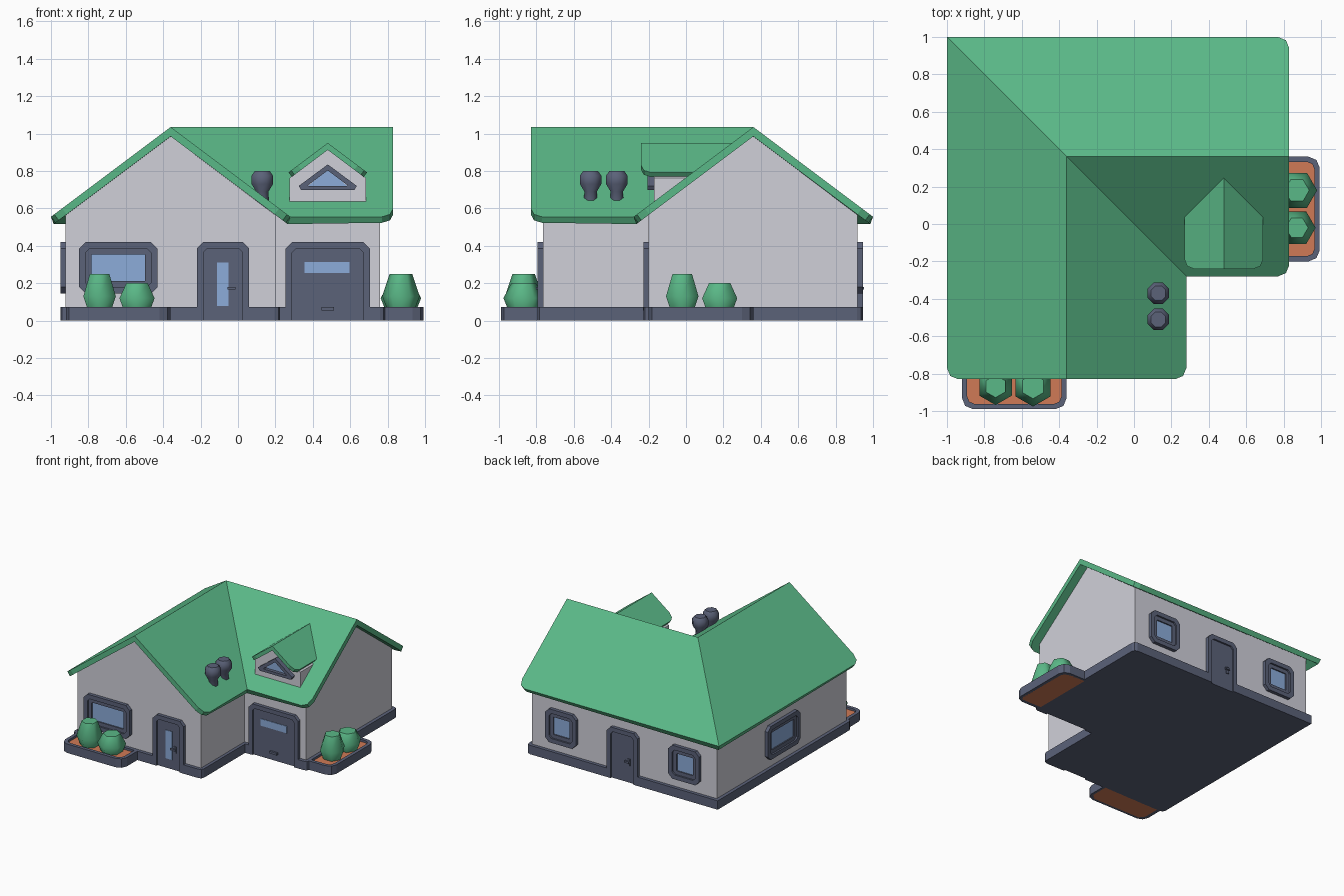
import bpy, bmesh, math
from mathutils import Matrix, Vector

if "Cube" in bpy.data.objects:
    bpy.data.objects.remove(bpy.data.objects["Cube"])


def material(name, r, g, b):
    m = bpy.data.materials.new(name)
    lin = [((c / 255 + 0.055) / 1.055) ** 2.4 for c in (r, g, b)]
    m.diffuse_color = (*lin, 1)
    m.use_nodes = True
    m.node_tree.nodes["Principled BSDF"].inputs["Base Color"].default_value = m.diffuse_color
    return m


GREEN = material("green", 90, 184, 135)
WALL = material("pale_grey", 208, 208, 217)
SLATE = material("slate", 91, 98, 121)
GLASS = material("glass_blue", 140, 172, 218)
SOIL = material("terracotta_soil", 208, 122, 86)
ID = Matrix.Identity(4)


def finish(name, bm, mat, M=ID, smooth=None):
    bmesh.ops.recalc_face_normals(bm, faces=bm.faces)
    me = bpy.data.meshes.new(name)
    bm.to_mesh(me)
    bm.free()
    me.materials.append(mat)
    if smooth:
        for p in me.polygons:
            p.use_smooth = True
        me.set_sharp_from_angle(angle=math.radians(smooth))
    ob = bpy.data.objects.new(name, me)
    bpy.context.collection.objects.link(ob)
    ob.matrix_world = M
    return ob


def rounded(pts, seg=2):
    """Round the points that carry a third value (the radius)."""
    out = []
    for i, p in enumerate(pts):
        if len(p) < 3:
            out.append(Vector(p))
            continue
        c = Vector(p[:2])
        a = (Vector(pts[i - 1][:2]) - c).normalized() * p[2]
        b = (Vector(pts[(i + 1) % len(pts)][:2]) - c).normalized() * p[2]
        for k in range(seg + 1):
            t = math.pi / 2 * k / seg
            out.append(c + a * (1 - math.sin(t)) + b * (1 - math.cos(t)))
    return out


def prism(name, pts, d0, d1, mat, M=ID, flat=False, inner=None):
    """Extrude an outline outwards (-y) or, if flat, upwards; inner makes a ring."""
    bm = bmesh.new()
    put = (lambda p, d: bm.verts.new((p[0], p[1], d))) if flat else \
          (lambda p, d: bm.verts.new((p[0], -d, p[1])))
    n = len(pts)
    o0, o1 = [[put(p, d) for p in pts] for d in (d0, d1)]
    if inner:
        i0, i1 = [[put(p, d) for p in inner] for d in (d0, d1)]
        loops = ((o0, o1), (o1, i1), (i1, i0), (i0, o0))
    else:
        loops = ((o0, o1),)
        bm.faces.new(o0)
        bm.faces.new(o1)
    for a, b in loops:
        for k in range(n):
            j = (k + 1) % n
            bm.faces.new((a[k], a[j], b[j], b[k]))
    return finish(name, bm, mat, M)


def rect(x0, x1, z0, z1, r=0):
    pts = [(x0, z0), (x1, z0), (x1, z1), (x0, z1)]
    return rounded([(*p, r) for p in pts], 1) if r else pts


def lathe(name, profile, n, mat, M, start, smooth):
    bm = bmesh.new()
    rings = [[bm.verts.new((r * math.cos(start + math.tau * k / n),
                            r * math.sin(start + math.tau * k / n), z)) for k in range(n)]
             for r, z in profile]
    for a, b in zip(rings, rings[1:]):
        for k in range(n):
            j = (k + 1) % n
            bm.faces.new((a[k], a[j], b[j], b[k]))
    bm.faces.new(rings[0])
    bm.faces.new(rings[-1])
    return finish(name, bm, mat, M, smooth)


def roof(name, slopes, ridge, thick):
    """Each slope: plan outline, axis it falls along, ridge position on that axis."""
    bm = bmesh.new()
    for pts, axis, mid in slopes:
        vs = [bm.verts.new((p[0], p[1], ridge - 0.75 * abs(p[axis] - mid))) for p in rounded(pts)]
        f = bm.faces.new(vs)
        f.normal_update()
        if f.normal.z < 0:
            f.normal_flip()
    bmesh.ops.remove_doubles(bm, verts=bm.verts, dist=0.0005)
    bmesh.ops.recalc_face_normals(bm, faces=bm.faces)
    bm.normal_update()
    if sum(f.normal.z for f in bm.faces) < 0:
        bmesh.ops.reverse_faces(bm, faces=bm.faces)
    me = bpy.data.meshes.new(name)
    bm.to_mesh(me)
    bm.free()
    me.materials.append(GREEN)
    ob = bpy.data.objects.new(name, me)
    bpy.context.collection.objects.link(ob)
    s = ob.modifiers.new("thickness", "SOLIDIFY")
    s.thickness, s.offset, s.use_even_offset = thick, -1, True


def side(x, y, deg):
    return Matrix.Translation((x, y, 0)) @ Matrix.Rotation(math.radians(deg), 4, 'Z')


FRONT, BACK = side(0, -0.765, 0), side(0, 0.917, 180)
LEFT, GARAGE, DORMER = side(-0.922, 0, -90), side(0, -0.2, 0), side(0, -0.17, 0)

# walls: two gabled wings and the corner block between them
for name, a, b, c, M, d0, d1 in (("front_wing_wall", -0.922, 0.2, -0.36, ID, -0.36, 0.765),
                                 ("side_wing_wall", -0.2, 0.917, 0.36, side(0, 0, 90), -0.36, 0.76)):
    low = 0.985 - 0.75 * (c - a)
    prism(name, [(a, 0.02), (b, 0.02), (b, low), (c, 0.985), (a, low)], d0, d1, WALL, M)
prism("corner_wall", rect(-0.922, -0.36, 0.36, 0.917), 0.02, 0.566, WALL, flat=True)

# base with shallow recesses at the doors
prism("base", rounded([
    (-0.95, -0.793, 0.03), (-0.185, -0.793), (-0.185, -0.779), (0.025, -0.779), (0.025, -0.793),
    (0.225, -0.793, 0.03), (0.225, -0.228), (0.29, -0.228), (0.29, -0.214), (0.67, -0.214),
    (0.67, -0.228), (0.788, -0.228, 0.03), (0.788, 0.945, 0.03), (0.025, 0.945), (0.025, 0.931),
    (-0.185, 0.931), (-0.185, 0.945), (-0.95, 0.945)]), 0, 0.073, SLATE, flat=True)

# main roof
R = 0.06
A, P, V = (-1, 1), (-0.36, 0.36), (0.28, -0.28)
F, S = (-0.36, -0.83), (0.83, 0.36)
roof("main_roof", [([A, (-1, -0.83, R), F, P], 0, -0.36),
                   ([F, (0.28, -0.83, R), V, P], 0, -0.36),
                   ([P, V, (0.83, -0.28, R), S], 1, 0.36),
                   ([A, P, S, (0.83, 1, R)], 1, 0.36)], 1.035, 0.04)

# dormer
roof("dormer_roof", [([(0.48, -0.24), (x, -0.24, 0.05), (x, 0.05), (0.48, 0.26)], 0, 0.48)
                     for x in (0.27, 0.69)], 0.95, 0.03)
prism("dormer_wall", [(0.275, 0.6), (0.685, 0.6), (0.685, 0.762), (0.48, 0.915), (0.275, 0.762)],
      -0.19, 0, WALL, DORMER)
prism("dormer_window_frame",
      [(0.325, 0.72), (0.338, 0.697), (0.622, 0.697), (0.635, 0.72), (0.48, 0.835)], 0, 0.035, SLATE,
      DORMER, inner=[(0.375, 0.724), (0.379, 0.72), (0.581, 0.72), (0.585, 0.724), (0.48, 0.803)])
prism("dormer_window_glass", [(0.37, 0.715), (0.59, 0.715), (0.48, 0.81)], 0, 0.008, GLASS, DORMER)


def window(name, u, w, M):
    def inset(i, r):
        return rect(u - w / 2 + i, u + w / 2 - i, 0.145 + i, 0.42 - i, r)
    prism(name + "_frame", inset(0, 0.035), 0, 0.028, SLATE, M, inner=inset(0.035, 0.022))
    prism(name + "_sash", inset(0.034, 0.022), 0, 0.014, SLATE, M, inner=inset(0.066, 0.004))
    prism(name + "_glass", inset(0.06, 0), 0, 0.004, GLASS, M)


window("front_window", -0.64, 0.42, FRONT)
window("left_window", -0.08, 0.42, LEFT)
window("back_window_left", -0.48, 0.28, BACK)
window("back_window_right", 0.64, 0.28, BACK)


def door(name, u, w, M):
    a, b = u - w / 2, u + w / 2
    i, j, r = a + 0.035, b - 0.035, 0.035
    prism(name + "_frame", rounded([(a, 0.07), (a, 0.42, r), (b, 0.42, r), (b, 0.07), (j, 0.07),
                                    (j, 0.385, 0.02), (i, 0.385, 0.02), (i, 0.07)], 1),
          0, 0.028, SLATE, M)
    prism(name + "_panel", rect(i, j, 0, 0.39), -0.01, 0.014, SLATE, M)


def handle(name, u, M):
    prism(name + "_plate", rect(u - 0.011, u + 0.011, 0.14, 0.195), 0.014, 0.022, SLATE, M)
    prism(name + "_lever", rect(u - 0.03, u + 0.011, 0.165, 0.18), 0.022, 0.036, SLATE, M)


door("front_door", -0.08, 0.28, FRONT)
prism("front_door_glass", rect(-0.112, -0.052, 0.078, 0.31), 0.014, 0.018, GLASS, FRONT)
handle("front_door_handle", -0.025, FRONT)
door("back_door", 0.08, 0.28, BACK)
handle("back_door_handle", 0.135, BACK)
door("garage_door", 0.48, 0.45, GARAGE)
prism("garage_glass", rect(0.355, 0.595, 0.255, 0.312), 0.014, 0.018, GLASS, GARAGE)
prism("garage_handle", rect(0.447, 0.513, 0.055, 0.073), 0.014, 0.03, SLATE, GARAGE)

# chimney pots
for k, y in enumerate((-0.51, -0.37)):
    lathe(f"chimney_{k + 1}", [(0.04, 0.6), (0.036, 0.69), (0.062, 0.73), (0.062, 0.775), (0.043, 0.8)],
          8, SLATE, Matrix.Translation((0.13, y, 0)), math.pi / 8, 50)

# planters with two bushes each
for name, M in (("front", ID), ("right", side(0, 0.72, 90))):
    def plan(i, r):
        return rounded([(-0.92 + i, -0.77), (-0.92 + i, -0.99 + i, r),
                        (-0.36 - i, -0.99 + i, r), (-0.36 - i, -0.77)])
    if name == "right":     # both ends of this planter show rounded shoulders
        M = side(0.003, 0.72, 90)
    prism(name + "_planter_rim", plan(0, 0.06), 0, 0.073, SLATE, M, flat=True, inner=plan(0.028, 0.04))
    prism(name + "_planter_soil", plan(0.02, 0.045), 0, 0.055, SOIL, M, flat=True)
    for part, x, prof in (("tall", -0.74, [(0.07, 0.05), (0.1, 0.13), (0.06, 0.25)]),
                          ("short", -0.54, [(0.08, 0.05), (0.108, 0.12), (0.066, 0.2)])):
        lathe(f"{name}_bush_{part}", prof, 6, GREEN, M @ Matrix.Translation((x, -0.868, 0)),
              -math.pi / 2, 65)
